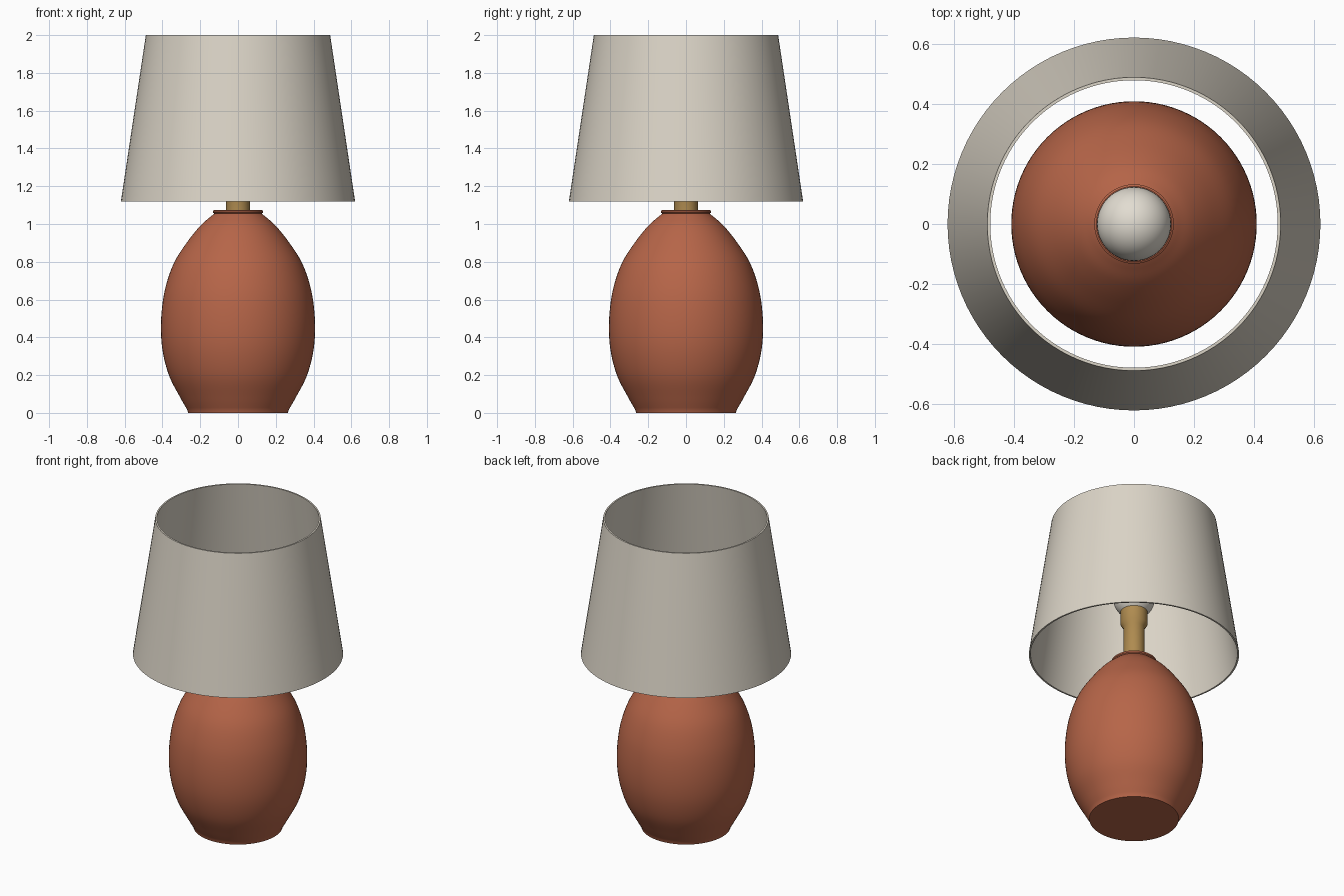
import bpy, math
from mathutils import Vector
from mathutils.geometry import interpolate_bezier

if "Cube" in bpy.data.objects:
    bpy.data.objects.remove(bpy.data.objects["Cube"])


def material(name, rgb):
    m = bpy.data.materials.new(name)
    m.diffuse_color = (*rgb, 1)
    m.use_nodes = True
    m.node_tree.nodes["Principled BSDF"].inputs["Base Color"].default_value = m.diffuse_color
    return m


terracotta = material("terracotta", (0.468, 0.130, 0.065))
linen = material("linen", (0.71, 0.66, 0.57))
brass = material("brass", (0.43, 0.26, 0.08))
frosted = material("frosted_glass", (0.76, 0.72, 0.64))


def smooth_profile(pts, steps=5):
    """Pass a smooth curve through (radius, height) points."""
    p = [Vector((r, 0, z)) for r, z in pts]
    p = [2 * p[0] - p[1]] + p + [2 * p[-1] - p[-2]]
    out = []
    for a, b, c, d in zip(p, p[1:], p[2:], p[3:]):
        seg = interpolate_bezier(b, b + (c - a) / 6, c - (d - b) / 6, c, steps + 1)
        out += [(v.x, v.z) for v in seg[:-1]]
    return out + [pts[-1]]


def lathe(name, profile, mat, sides=96, closed=False):
    """Revolve a bottom-to-top (outside) profile; open profiles get end caps."""
    n = len(profile)
    verts = [(r * math.cos(2 * math.pi * k / sides), r * math.sin(2 * math.pi * k / sides), z)
             for r, z in profile for k in range(sides)]
    faces = []
    for i in range(n if closed else n - 1):
        j = (i + 1) % n
        for k in range(sides):
            l = (k + 1) % sides
            faces.append((i * sides + k, i * sides + l, j * sides + l, j * sides + k))
    if not closed:
        faces.append(tuple(reversed(range(sides))))
        faces.append(tuple(range((n - 1) * sides, n * sides)))
    me = bpy.data.meshes.new(name)
    me.from_pydata(verts, [], faces)
    me.materials.append(mat)
    ob = bpy.data.objects.new(name, me)
    bpy.context.collection.objects.link(ob)
    finish(ob)
    return ob


def finish(ob):
    bpy.ops.object.select_all(action='DESELECT')
    ob.select_set(True)
    bpy.context.view_layer.objects.active = ob
    bpy.ops.object.shade_smooth_by_angle(angle=math.radians(35))


# Ceramic body with a small foot and a thin lip at the neck
body = smooth_profile([(0.268, 0.015), (0.305, 0.08), (0.362, 0.19), (0.396, 0.31), (0.408, 0.43),
                       (0.402, 0.56), (0.380, 0.68), (0.336, 0.80), (0.265, 0.91),
                       (0.200, 0.99), (0.150, 1.035), (0.125, 1.055)])
lathe("lamp_body", [(0.264, 0.0)] + body + [(0.132, 1.06), (0.132, 1.07), (0.125, 1.075)], terracotta)

# Brass stem widening into the bulb socket
lathe("stem_and_socket", [(0.063, 1.06), (0.063, 1.30), (0.08, 1.325), (0.08, 1.41)], brass, 48)

# Bulb
bpy.ops.mesh.primitive_uv_sphere_add(segments=48, ring_count=24, radius=0.123, location=(0, 0, 1.50))
bulb = bpy.context.object
bulb.name = "bulb"
bulb.data.materials.append(frosted)
finish(bulb)

# Open tapered shade with a thin wall
lathe("lamp_shade", [(0.62, 1.12), (0.488, 2.0), (0.478, 2.0), (0.61, 1.12)], linen, closed=True)
